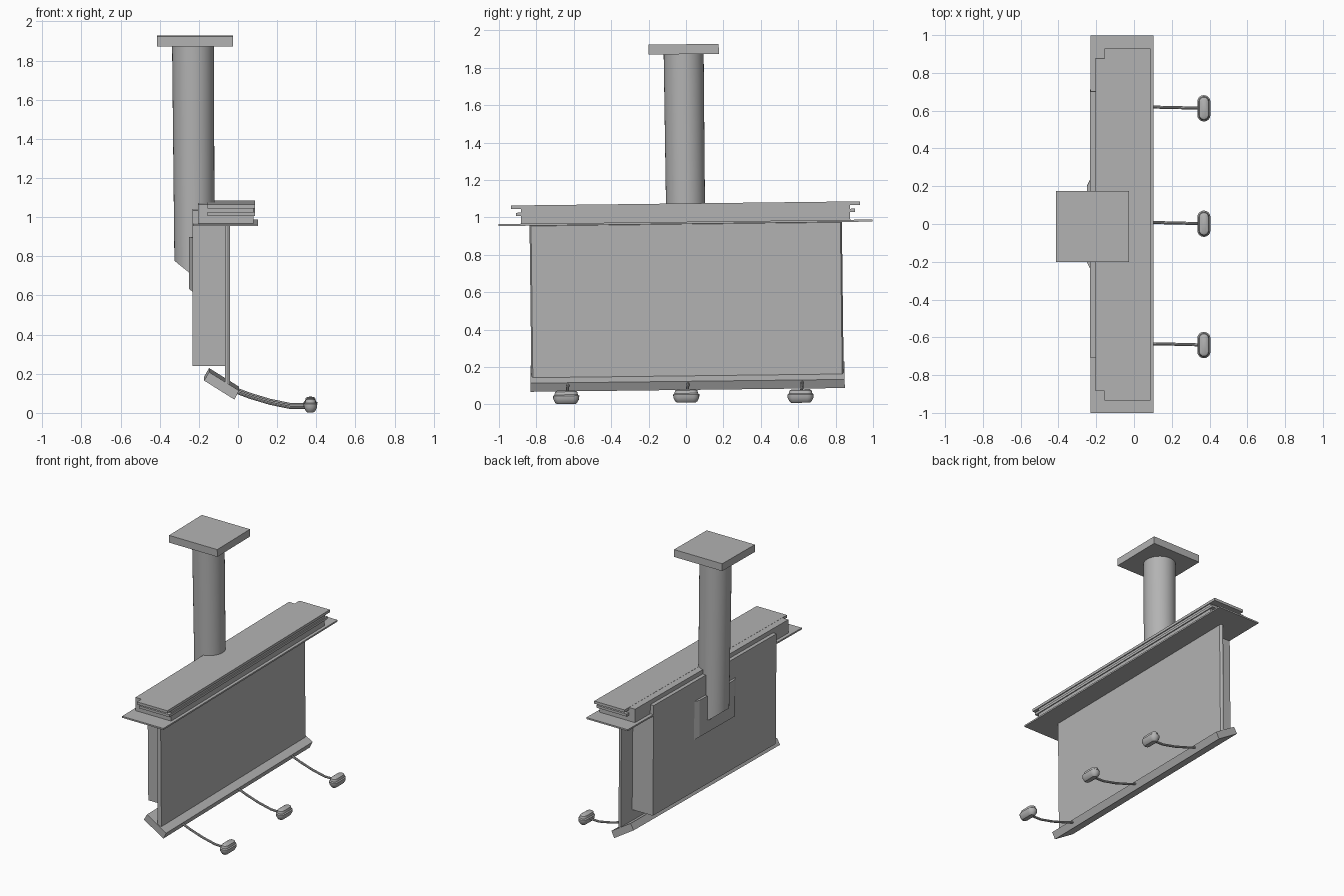
import bpy, bmesh, math
from mathutils import Vector

cube = bpy.data.objects.get("Cube")
if cube:
    bpy.data.objects.remove(cube, do_unlink=True)

GREY = (0.45, 0.45, 0.45, 1)
grey = bpy.data.materials.new("plain_grey")
grey.use_nodes = True
grey.diffuse_color = GREY
grey.node_tree.nodes["Principled BSDF"].inputs["Base Color"].default_value = GREY

TILT, SHIFT = 0.012, 0.01   # the whole assembly leans very slightly sideways


def loft(name, rings, smooth=False):
    """Closed solid through matching rings of points."""
    bm = bmesh.new()
    loops = [[bm.verts.new(p) for p in ring] for ring in rings]
    n = len(loops[0])
    for a, b in zip(loops, loops[1:]):
        for i in range(n):
            j = (i + 1) % n
            bm.faces.new((a[i], a[j], b[j], b[i]))
    bm.faces.new(loops[0][::-1])
    bm.faces.new(loops[-1])
    bmesh.ops.recalc_face_normals(bm, faces=bm.faces)
    mesh = bpy.data.meshes.new(name)
    bm.to_mesh(mesh)
    bm.free()
    mesh.materials.append(grey)
    ob = bpy.data.objects.new(name, mesh)
    bpy.context.collection.objects.link(ob)
    ob.location.y = SHIFT
    ob.rotation_euler.x = TILT
    if smooth:
        bpy.ops.object.select_all(action='DESELECT')
        bpy.context.view_layer.objects.active = ob
        ob.select_set(True)
        bpy.ops.object.shade_smooth_by_angle(angle=math.radians(35))
    return ob


def rect(x, y, z, inset=0):
    """Rectangle facing along x; y and z are ranges."""
    y0, y1, z0, z1 = y[0] + inset, y[1] - inset, z[0] + inset, z[1] - inset
    return [(x, y0, z0), (x, y1, z0), (x, y1, z1), (x, y0, z1)]


def box(name, x, y, z):
    return loft(name, [rect(x[0], y, z), rect(x[1], y, z)])


def wide(half):
    return (-half, half)


# Ceiling plate and hanging column with slanted lower end
box("ceiling_plate", (-0.413, -0.026), wide(0.188), (1.873, 1.926))


def column_ring(cx, r, height):
    ring = []
    for i in range(40):
        a = math.tau * i / 40
        x = cx + r * math.cos(a)
        ring.append((x, r * math.sin(a), height(x)))
    return ring


loft("column", [column_ring(-0.222, 0.103, lambda x: 0.714 - 0.8 * (x + 0.245)),
                column_ring(-0.23, 0.107, lambda x: 1.9)], smooth=True)

# Rear housing and the U-shaped bracket round the column
box("rear_housing", (-0.232, -0.062), wide(0.705), (0.247, 1.043))


def u_ring(x, half, bottom):
    inner, top, floor = 0.112, 0.9, 0.725
    return [(x, -half, top), (x, -half, bottom), (x, half, bottom), (x, half, top),
            (x, inner, top), (x, inner, floor), (x, -inner, floor), (x, -inner, top)]


loft("column_bracket", [u_ring(-0.225, 0.25, 0.617), u_ring(-0.25, 0.2, 0.635)])

# Front panel with a small chamfer
panel = (wide(0.835), (0.135, 0.972))
loft("front_panel", [rect(-0.066, *panel), rect(-0.055, *panel),
                     rect(-0.042, *panel, inset=0.008)])

# Canopy: broad base sheet, body and two overhanging plates
box("canopy_base", (-0.23, 0.102), wide(1.0), (0.966, 0.977))
box("canopy_body", (-0.205, 0.08), wide(0.88), (0.977, 1.074))
box("canopy_middle_plate", (-0.157, 0.087), wide(0.907), (1.018, 1.036))
box("canopy_top_plate", (-0.157, 0.087), wide(0.932), (1.056, 1.075))

# Sloping lower board
board = [(-0.173, 0.175), (-0.148, 0.219), (0.005, 0.124), (-0.018, 0.078)]
loft("lower_board", [[(x, y, z) for x, z in board] for y in wide(0.84)])

# Lamps on curved arms
ARM = [(-0.02, 0.118), (0.06, 0.088), (0.163, 0.057), (0.265, 0.036), (0.367, 0.036)]


def arm(name, y):
    rings = []
    for i, (x, z) in enumerate(ARM):
        a, b = ARM[max(i - 1, 0)], ARM[min(i + 1, len(ARM) - 1)]
        d = Vector((b[0] - a[0], 0, b[1] - a[1])).normalized()
        up = Vector((-d.z, 0, d.x))
        side = Vector((0, 1, 0))
        mid = Vector((x, y + 0.01 * (0.367 - x) / 0.387, z))
        rings.append([mid + 0.008 * (math.cos(t) * up + math.sin(t) * side)
                      for t in (math.tau * k / 8 for k in range(8))])
    loft(name, rings, smooth=True)


def capsule(y, z, r, straight):
    """Rounded oblong outline, long along y."""
    ring = []
    for end in (1, -1):
        for k in range(9):
            a = math.pi * k / 8
            ring.append((0.37 + end * r * math.cos(a),
                         y + end * (straight + r * math.sin(a)), z))
    return ring


LAMP = [(0.002, 0.015), (0.008, 0.023), (0.028, 0.034), (0.046, 0.035),
        (0.052, 0.028), (0.068, 0.024), (0.074, 0.014)]
for label, y in (("front", -0.65), ("middle", -0.008), ("back", 0.603)):
    arm(label + "_lamp_arm", y)
    z_base = 0.008 if y < 0 else 0.0
    loft(label + "_lamp", [capsule(y, z + z_base, r, 0.035) for z, r in LAMP], smooth=True)
